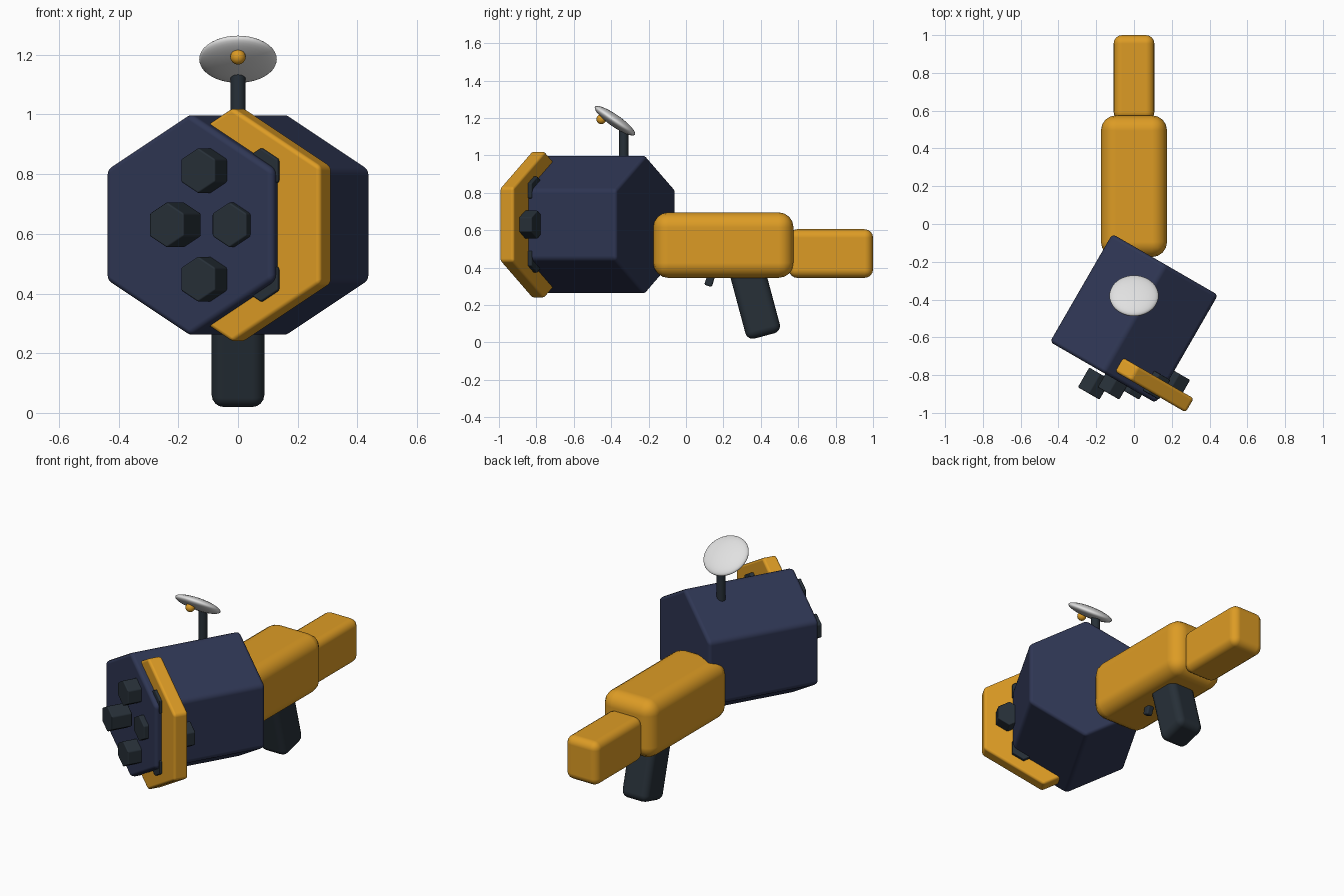
import bpy
from math import radians, cos, sin, pi

if "Cube" in bpy.data.objects:
    bpy.data.objects.remove(bpy.data.objects["Cube"])


def material(name, rgb):
    m = bpy.data.materials.new(name)
    m.use_nodes = True
    color = (*rgb, 1)
    m.diffuse_color = color
    m.node_tree.nodes["Principled BSDF"].inputs["Base Color"].default_value = color
    return m


navy = material("navy", (0.028, 0.037, 0.088))
slate = material("dark slate", (0.02, 0.029, 0.039))
orange = material("amber orange", (0.72, 0.33, 0.018))
white = material("off white", (0.75, 0.75, 0.75))


def finish(name, mat, bevel=0, segments=3):
    ob = bpy.context.object
    ob.name = name
    ob.data.materials.append(mat)
    bpy.ops.object.transform_apply(location=False, rotation=False, scale=True)
    if bevel:
        mod = ob.modifiers.new("rounded edges", "BEVEL")
        mod.width = bevel
        mod.segments = segments
        mod.limit_method = "ANGLE"
        mod.harden_normals = True
        bpy.ops.object.shade_smooth()
    else:
        bpy.ops.object.shade_smooth_by_angle(angle=radians(40))
    return ob


def box(name, mat, loc, size, bevel, tilt=0):
    bpy.ops.mesh.primitive_cube_add(size=1, location=loc, rotation=(radians(tilt), 0, 0))
    bpy.context.object.scale = size
    return finish(name, mat, bevel, 4)


# Hexagonal prism lying down, one corner up, turned towards the front right
def hex_prism(name, mat, loc, radius, depth, bevel):
    bpy.ops.mesh.primitive_cylinder_add(vertices=6, radius=radius, depth=depth,
                                        location=loc, rotation=(pi / 2, 0, radians(-30)))
    return finish(name, mat, bevel)


# Main housing and the hexagonal plate that cuts through its front
AXIS_Z = 0.63
hex_prism("housing", navy, (0, -0.5, AXIS_Z), 0.373, 0.66, 0.02)
hex_prism("front_plate", orange, (0, -0.79, AXIS_Z), 0.393, 0.085, 0.015)

# Barrel knobs: one in the middle, six in a ring
hex_prism("knob_center", slate, (0, -0.845, AXIS_Z), 0.076, 0.12, 0.006)
for i in range(6):
    a = i * pi / 3
    hex_prism(f"knob_{i + 1}", slate,
              (0.21 * cos(a), -0.845, AXIS_Z + 0.21 * sin(a)), 0.076, 0.12, 0.006)

# Rounded body and stock
box("body", orange, (0, 0.2, 0.52), (0.35, 0.75, 0.35), 0.08)
box("stock", orange, (0, 0.775, 0.475), (0.216, 0.45, 0.26), 0.045)

# Grip and trigger
box("grip", slate, (0, 0.368, 0.228), (0.176, 0.19, 0.4), 0.04, 15)
box("trigger", slate, (0, 0.128, 0.335), (0.04, 0.042, 0.07), 0.01, -18)

# Dish antenna on a post
bpy.ops.mesh.primitive_cylinder_add(vertices=24, radius=0.025, depth=0.25,
                                    location=(0, -0.333, 1.01))
finish("antenna_post", slate)
bpy.ops.mesh.primitive_uv_sphere_add(segments=40, ring_count=20, radius=1,
                                     location=(0, -0.38, 1.185),
                                     rotation=(radians(-35), 0, 0))
bpy.context.object.scale = (0.13, 0.13, 0.032)
finish("dish", white)
bpy.ops.mesh.primitive_uv_sphere_add(segments=16, ring_count=8, radius=0.026,
                                     location=(0, -0.453, 1.193))
finish("dish_tip", orange)
